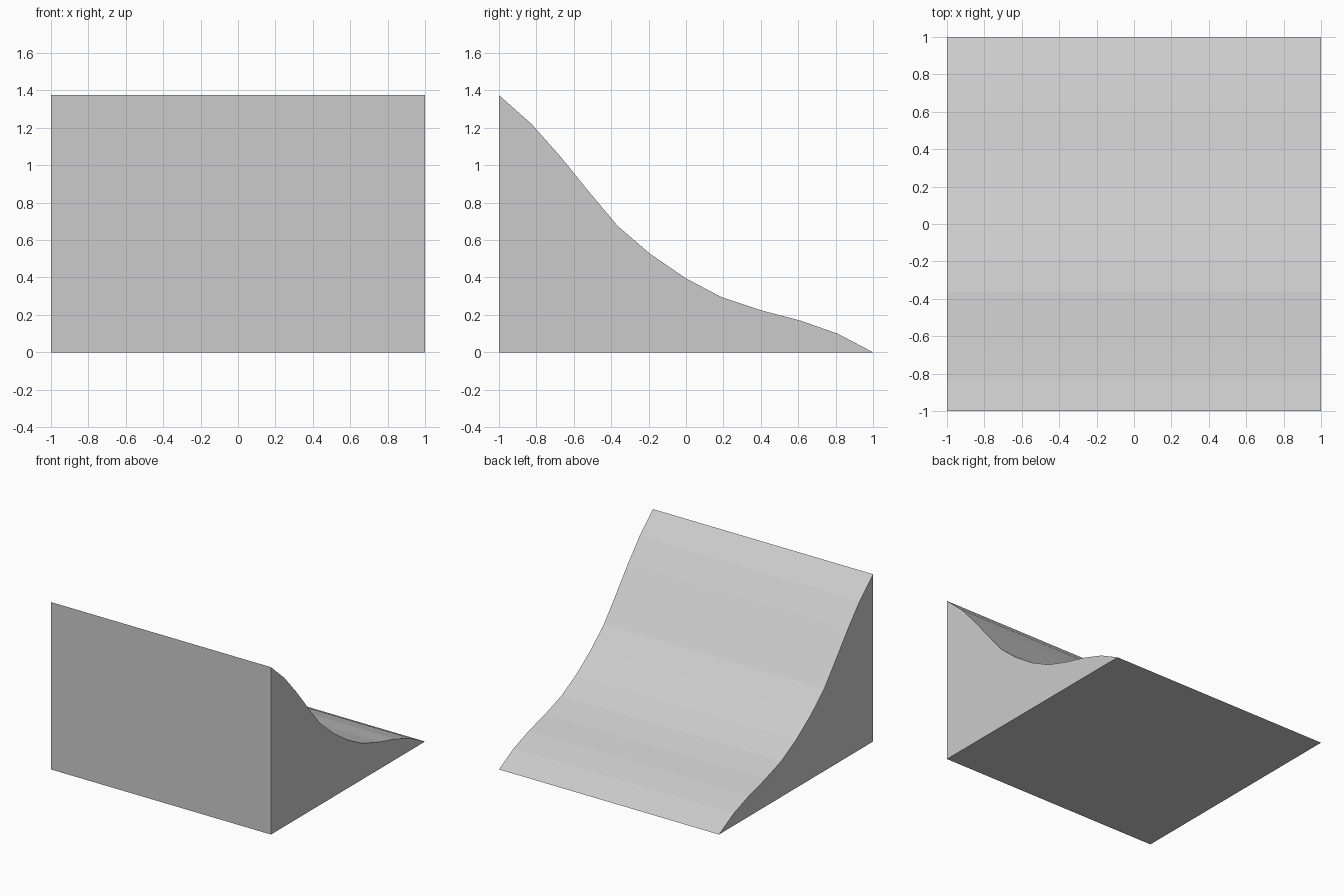
import bpy, bmesh
from mathutils import Vector

if "Cube" in bpy.data.objects:
    bpy.data.objects.remove(bpy.data.objects["Cube"])

# Side profile (y, z): vertical front, faceted S-shaped slope falling to the back
slope = [(-1, 1.375), (-0.825, 1.22), (-0.67, 1.045), (-0.52, 0.86),
         (-0.365, 0.675), (-0.19, 0.525), (0, 0.395), (0.19, 0.295),
         (0.40, 0.225), (0.61, 0.17), (0.81, 0.10), (1, 0)]
profile = [(-1, 0)] + slope

# Extrude the profile across the full width
bm = bmesh.new()
side = bm.faces.new([bm.verts.new((-1, y, z)) for y, z in profile])
result = bmesh.ops.extrude_face_region(bm, geom=[side], use_keep_orig=True)
moved = [g for g in result["geom"] if isinstance(g, bmesh.types.BMVert)]
bmesh.ops.translate(bm, verts=moved, vec=Vector((2, 0, 0)))
bmesh.ops.recalc_face_normals(bm, faces=bm.faces)

mesh = bpy.data.meshes.new("curved_ramp")
bm.to_mesh(mesh)
bm.free()
ramp = bpy.data.objects.new("curved_ramp", mesh)
bpy.context.collection.objects.link(ramp)
